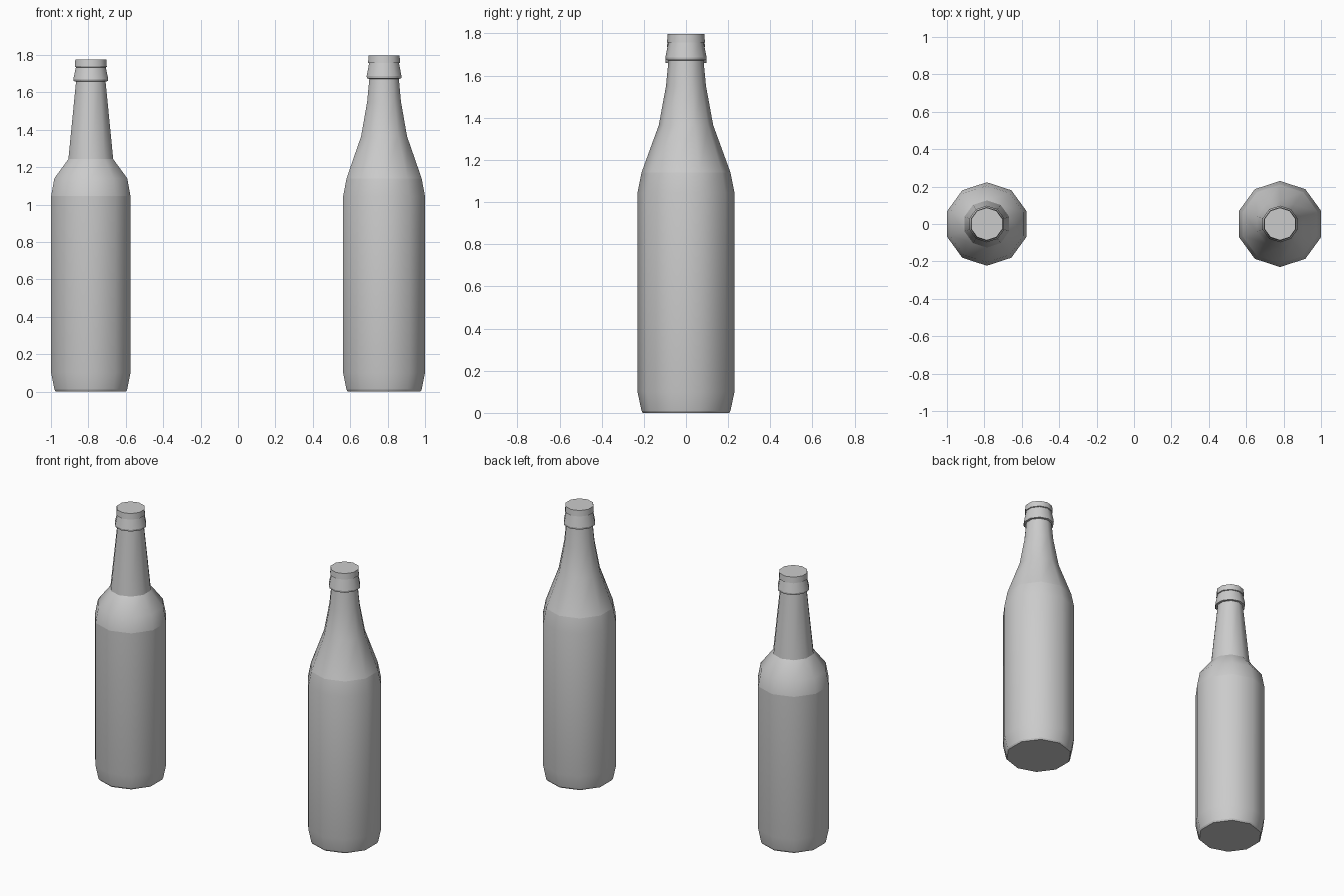
import bpy, bmesh
from math import cos, sin, pi

cube = bpy.data.objects.get("Cube")
if cube:
    bpy.data.objects.remove(cube, do_unlink=True)

SIDES = 10

grey = bpy.data.materials.new("light grey")
grey.use_nodes = True
grey.diffuse_color = (0.6, 0.6, 0.6, 1)
grey.node_tree.nodes["Principled BSDF"].inputs["Base Color"].default_value = (0.6, 0.6, 0.6, 1)


def lathe(name, x, profile):
    """Spin (radius, height, is_sharp) rings into a closed, smooth bottle."""
    bm = bmesh.new()
    rings = []
    for r, z, sharp in profile:
        angles = [pi / 2 + 2 * pi * i / SIDES for i in range(SIDES)]
        rings.append([bm.verts.new((r * cos(a), r * sin(a), z)) for a in angles])
    for low, high in zip(rings, rings[1:]):
        for i in range(SIDES):
            j = (i + 1) % SIDES
            bm.faces.new((low[i], low[j], high[j], high[i])).smooth = True
    bm.faces.new(rings[0][::-1])
    bm.faces.new(rings[-1])
    # Crease the rings where the surface breaks
    for ring, (r, z, sharp) in zip(rings, profile):
        for i in range(SIDES):
            bm.edges.get((ring[i], ring[(i + 1) % SIDES])).smooth = not sharp
    mesh = bpy.data.meshes.new(name)
    bm.to_mesh(mesh)
    bm.free()
    mesh.materials.append(grey)
    obj = bpy.data.objects.new(name, mesh)
    obj.location.x = x
    bpy.context.collection.objects.link(obj)


def base(r):
    """Foot and straight body wall."""
    return [(r - 0.025, 0, True), (r - 0.019, 0.01, True),
            (r, 0.1, False)]


def mouth(z, top):
    """Flared collar and flat cap, starting at the neck height z."""
    return [(0.083, z, True), (0.096, z + 0.002, True), (0.098, z + 0.014, True),
            (0.084, top - 0.041, True), (0.09, top - 0.039, True), (0.087, top, True)]


# Long-necked bottle with a round shoulder
lathe("long_neck_bottle", -0.787,
      base(0.223)
      + [(0.223, 1.045, True), (0.205, 1.14, False), (0.126, 1.243, True)]
      + mouth(1.658, 1.775))

# Bottle with a sloping shoulder
lathe("sloped_bottle", 0.781,
      base(0.23)
      + [(0.23, 1.045, False), (0.211, 1.14, True), (0.129, 1.365, False),
         (0.095, 1.55, False)]
      + mouth(1.672, 1.797))
